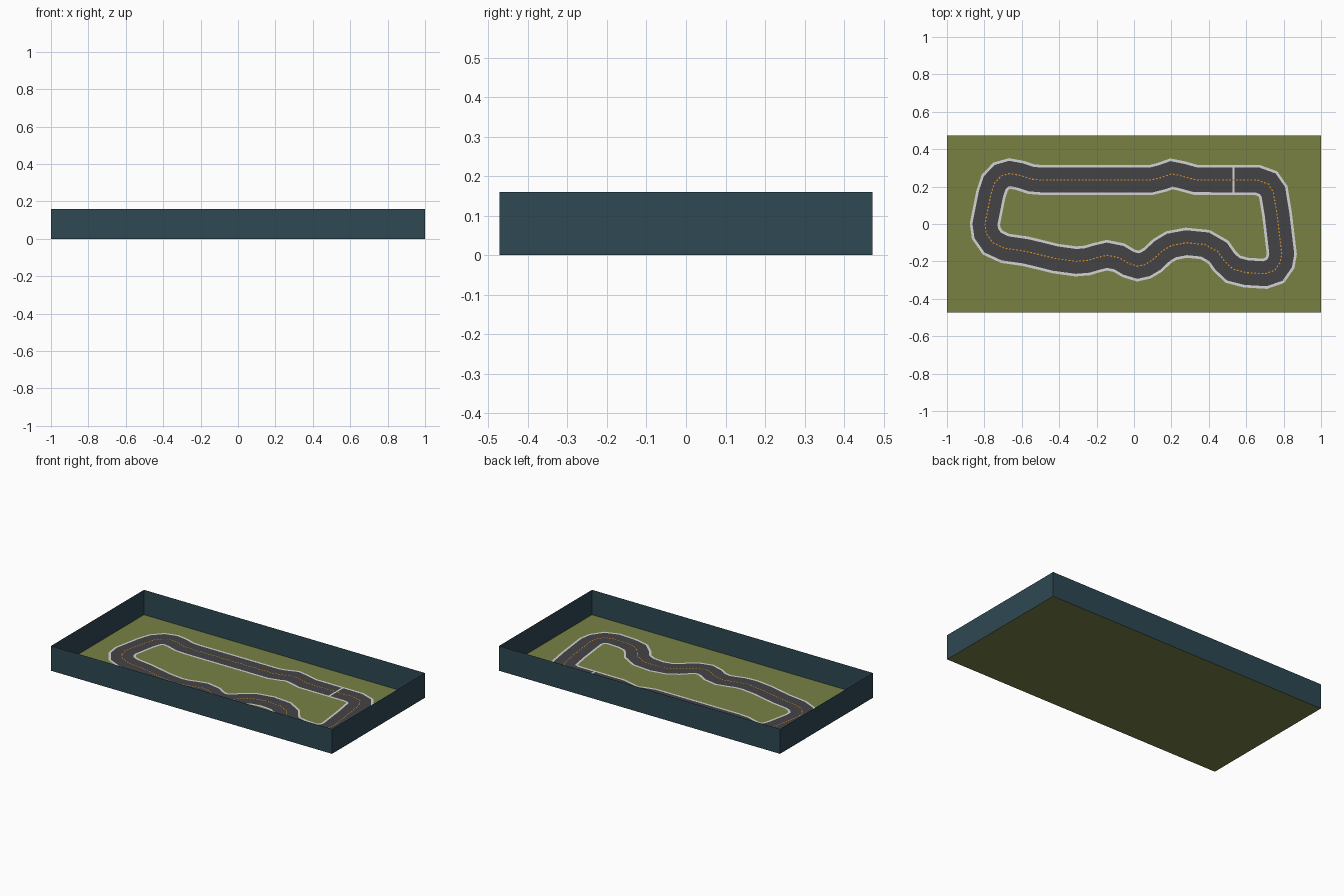
import bpy
from mathutils import Vector

if "Cube" in bpy.data.objects:
    bpy.data.objects.remove(bpy.data.objects["Cube"])


def colour(name, rgb):
    m = bpy.data.materials.new(name)
    lin = [(c / 255 / 12.92) if c < 10 else ((c / 255 + 0.055) / 1.055) ** 2.4 for c in rgb]
    m.diffuse_color = (*lin, 1)
    m.use_nodes = True
    m.node_tree.nodes["Principled BSDF"].inputs["Base Color"].default_value = m.diffuse_color
    return m


GRASS = colour("olive grass", (120, 129, 68))
WALL = colour("dark teal wall", (46, 72, 82))
ASPHALT = colour("dark grey asphalt", (68, 66, 69))
WHITE = colour("white line", (212, 212, 212))
ORANGE = colour("orange dash", (222, 146, 30))


def mesh(name, verts, faces, mat):
    me = bpy.data.meshes.new(name)
    me.from_pydata(verts, [], faces)
    me.materials.append(mat)
    ob = bpy.data.objects.new(name, me)
    bpy.context.collection.objects.link(ob)
    return ob


# Centre line of the circuit, clockwise from the top straight
PATH = [Vector(p) for p in [
    (-.49, .235), (.09, .235), (.15, .25), (.2, .268), (.25, .258), (.33, .236),
    (.66, .235), (.715, .215), (.745, .172), (.765, .05), (.79, -.16), (.782, -.205),
    (.752, -.248), (.70, -.266), (.6, -.26), (.53, -.242), (.485, -.2), (.45, -.15),
    (.38, -.11), (.28, -.1), (.2, -.115), (.15, -.145), (.1, -.192), (.06, -.216),
    (.02, -.225), (-.03, -.21), (-.08, -.18), (-.145, -.167), (-.2, -.18), (-.25, -.195),
    (-.31, -.2), (-.42, -.185), (-.5, -.165), (-.58, -.146), (-.69, -.13), (-.755, -.1),
    (-.79, -.05), (-.797, 0), (-.765, .16), (-.745, .22), (-.71, .257), (-.665, .27),
    (-.61, .26), (-.55, .24)]]
N = len(PATH)


def mitre(i):
    a = (PATH[i] - PATH[i - 1]).normalized()
    b = (PATH[(i + 1) % N] - PATH[i]).normalized()
    n = Vector((-a.y - b.y, a.x + b.x)).normalized()
    return n / n.dot(Vector((-a.y, a.x)))


def ribbon(name, inner, outer, z, mat):
    """Closed flat band between two offsets from the centre line."""
    verts = []
    for i, p in enumerate(PATH):
        m = mitre(i)
        verts += [(*(p + m * inner), z), (*(p + m * outer), z)]
    faces = [(2 * i, 2 * ((i + 1) % N), 2 * ((i + 1) % N) + 1, 2 * i + 1) for i in range(N)]
    return mesh(name, verts, faces, mat)


# Open tray: ground sheet and four thin side walls
X, Y, H = 1.0, 0.472, 0.16
base = [(-X, -Y), (X, -Y), (X, Y), (-X, Y)]
mesh("grass_floor", [(x, y, 0) for x, y in base], [(0, 1, 2, 3)], GRASS)
mesh("side_walls", [(x, y, z) for z in (0, H) for x, y in base],
     [(i, (i + 1) % 4, (i + 1) % 4 + 4, i + 4) for i in range(4)], WALL)

# Road surface with white border bands
ribbon("road_surface", -.068, .068, .002, ASPHALT)
ribbon("outer_border", .066, .080, .003, WHITE)
ribbon("inner_border", -.080, -.066, .003, WHITE)

# Finish line across the top straight
mesh("finish_line", [(.526, .16, .003), (.538, .16, .003), (.538, .31, .003), (.526, .31, .003)],
     [(0, 1, 2, 3)], WHITE)

# Orange dashes, evenly spaced along the centre line
verts, faces, travelled, STEP, DASH, W = [], [], 0.0, .019, .010, .003
for i, a in enumerate(PATH):
    b = PATH[(i + 1) % N]
    t = (b - a).normalized()
    n = Vector((-t.y, t.x)) * W
    d, length = travelled, (b - a).length
    while d < length:
        s, e = a + t * d, a + t * (d + DASH)
        k = len(verts)
        verts += [(*q, .004) for q in (s - n, e - n, e + n, s + n)]
        faces.append((k, k + 1, k + 2, k + 3))
        d += STEP
    travelled = d - length
mesh("centre_dashes", verts, faces, ORANGE)
